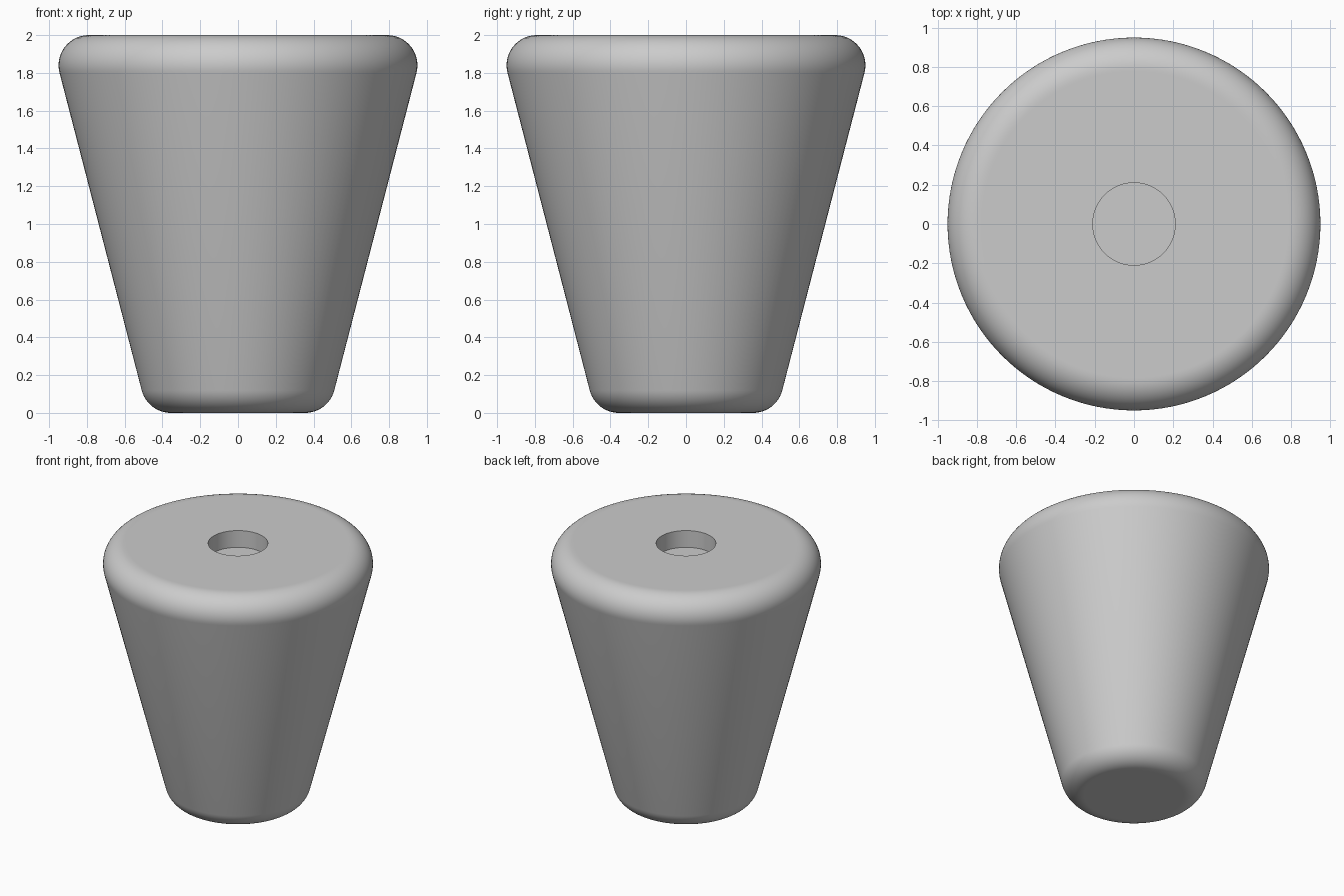
import bpy
import bmesh
from math import sin, cos, pi, radians
from mathutils import Vector

cube = bpy.data.objects.get("Cube")
if cube:
    bpy.data.objects.remove(cube, do_unlink=True)

SEGMENTS = 128
FILLET = 0.16
TAPER = radians(14.6)
HEIGHT = 2.0
TOP_FLAT, BOTTOM_FLAT = 0.79, 0.355
HOLE_RADIUS, HOLE_DEPTH = 0.21, 0.13


def arc(cx, cz, start, end, steps=16):
    """Points of a rounded edge in the profile."""
    angles = [start + (end - start) * i / steps for i in range(steps + 1)]
    return [(cx + FILLET * cos(a), cz + FILLET * sin(a)) for a in angles]


# Profile: base, rounded foot, tapered wall, rounded shoulder, top, blind hole
floor = HEIGHT - HOLE_DEPTH
profile = [(0, 0), (BOTTOM_FLAT - 0.01, 0)]
profile += arc(BOTTOM_FLAT, FILLET, -pi / 2, -TAPER)
profile += arc(TOP_FLAT, HEIGHT - FILLET, -TAPER, pi / 2)
profile += [(TOP_FLAT - 0.01, HEIGHT), (HOLE_RADIUS, HEIGHT),
            (HOLE_RADIUS, floor), (0, floor)]

# Revolve the profile around the vertical axis
bm = bmesh.new()
verts = [bm.verts.new((x, 0, z)) for x, z in profile]
edges = [bm.edges.new(pair) for pair in zip(verts, verts[1:])]
bmesh.ops.spin(bm, geom=verts + edges, cent=Vector(), axis=Vector((0, 0, 1)),
               angle=2 * pi, steps=SEGMENTS, use_duplicate=False)
bmesh.ops.remove_doubles(bm, verts=bm.verts[:], dist=0.0001)
bmesh.ops.recalc_face_normals(bm, faces=bm.faces[:])

mesh = bpy.data.meshes.new("tapered_foot")
bm.to_mesh(mesh)
bm.free()
foot = bpy.data.objects.new("tapered_foot", mesh)
bpy.context.collection.objects.link(foot)

# Plain grey material
grey = bpy.data.materials.new("light_grey")
grey.use_nodes = True
colour = (0.6, 0.6, 0.6, 1)
grey.diffuse_color = colour
grey.node_tree.nodes["Principled BSDF"].inputs["Base Color"].default_value = colour
mesh.materials.append(grey)

# Smooth shading with a crisp hole rim
bpy.ops.object.select_all(action="DESELECT")
foot.select_set(True)
bpy.context.view_layer.objects.active = foot
bpy.ops.object.shade_smooth_by_angle(angle=radians(30))
